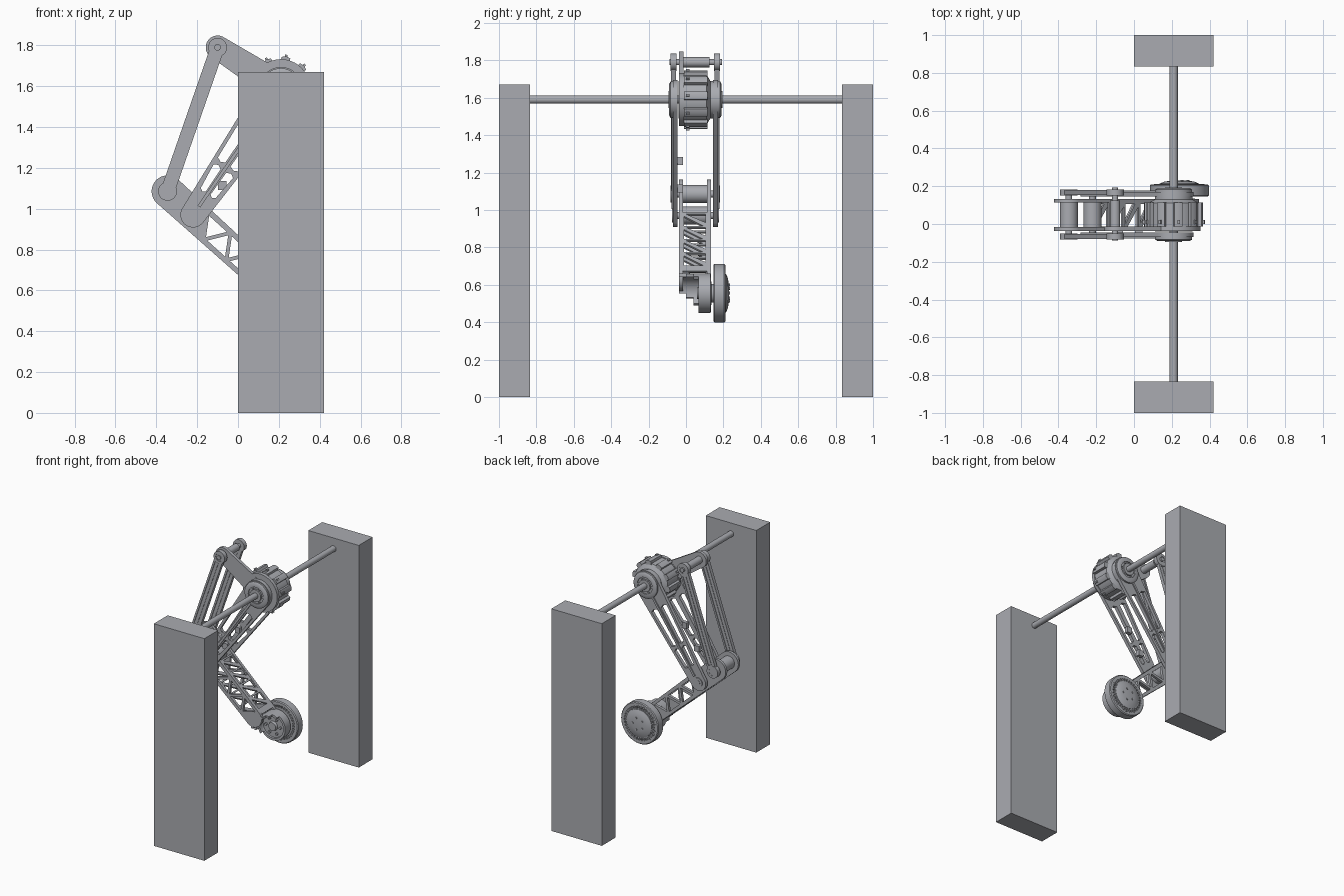
import bpy, bmesh
from math import sin, cos, pi, atan2, acos, radians
from mathutils import Vector, Matrix

if "Cube" in bpy.data.objects:
    bpy.data.objects.remove(bpy.data.objects["Cube"])


def material(name, rgb):
    m = bpy.data.materials.new(name)
    m.use_nodes = True
    m.diffuse_color = (*rgb, 1)
    m.node_tree.nodes["Principled BSDF"].inputs["Base Color"].default_value = (*rgb, 1)
    return m


GREY = material("steel grey", (0.40, 0.41, 0.44))

# Pivots as (x, z)
HUB, CRANK = Vector((0.21, 1.59)), Vector((-0.10, 1.79))
HEEL, KNEE = Vector((-0.345, 1.085)), Vector((-0.22, 0.97))
WHEEL = Vector((0.24, 0.555))


def add_object(name, mesh):
    mesh.materials.clear()
    mesh.materials.append(GREY)
    mesh.polygons.foreach_set("use_smooth", [True] * len(mesh.polygons))
    mesh.set_sharp_from_angle(angle=radians(32))
    ob = bpy.data.objects.new(name, mesh)
    bpy.context.collection.objects.link(ob)
    return ob


def sheet(name, loops, thick, matrix):
    """Flat plate from an outline and hole loops."""
    cu = bpy.data.curves.new(name, 'CURVE')
    cu.dimensions, cu.fill_mode, cu.extrude = '2D', 'BOTH', thick / 2
    for loop in loops:
        sp = cu.splines.new('POLY')
        sp.points.add(len(loop) - 1)
        for p, co in zip(sp.points, loop):
            p.co = (co[0], co[1], 0, 1)
        sp.use_cyclic_u = True
    tmp = bpy.data.objects.new(name + " outline", cu)
    mesh = bpy.data.meshes.new_from_object(tmp)
    bpy.data.objects.remove(tmp)
    bm = bmesh.new()
    bm.from_mesh(mesh)
    bmesh.ops.remove_doubles(bm, verts=bm.verts, dist=1e-5)
    bmesh.ops.recalc_face_normals(bm, faces=bm.faces)
    bm.to_mesh(mesh)
    bm.free()
    mesh.transform(matrix)
    return add_object(name, mesh)


def plate(name, loops, y0, y1):
    m = Matrix.Translation((0, (y0 + y1) / 2, 0)) @ Matrix.Rotation(pi / 2, 4, 'X')
    return sheet(name, loops, y1 - y0, m)


def lathe(name, centre, profile, steps=48):
    """Turn a closed (radius, y) profile about a y axis through centre."""
    bm = bmesh.new()
    vs = [bm.verts.new((r, y, 0)) for r, y in profile]
    es = [bm.edges.new(e) for e in zip(vs, vs[1:] + vs[:1])]
    bmesh.ops.spin(bm, geom=vs + es, cent=(0, 0, 0), axis=(0, 1, 0),
                   angle=2 * pi, steps=steps, use_merge=True)
    bmesh.ops.remove_doubles(bm, verts=bm.verts, dist=1e-5)
    bmesh.ops.recalc_face_normals(bm, faces=bm.faces)
    bmesh.ops.translate(bm, verts=bm.verts, vec=(centre[0], 0, centre[1]))
    mesh = bpy.data.meshes.new(name)
    bm.to_mesh(mesh)
    bm.free()
    return add_object(name, mesh)


def rod(name, c, r, y0, y1, steps=32):
    return lathe(name, c, [(0, y0), (r, y0), (r, y1), (0, y1)], steps)


def box(name, lo, hi):
    return plate(name, [[(lo[0], lo[2]), (hi[0], lo[2]), (hi[0], hi[2]), (lo[0], hi[2])]], lo[1], hi[1])


def arc(c, r, a0, a1, n=24):
    return [c + r * Vector((cos(a), sin(a))) for a in (a0 + (a1 - a0) * i / n for i in range(n + 1))]


def circle(c, r, n=24):
    return arc(c, r, 0, 2 * pi, n)[:-1]


def capsule(p, rp, q, rq):
    """Outline wrapped round two circles."""
    d = q - p
    a, b = atan2(d.y, d.x), acos((rp - rq) / d.length)
    return arc(p, rp, a + b, a + 2 * pi - b) + arc(q, rq, a - b, a + b)


def along(p, q):
    """Map (distance along p-q, sideways offset) to the plane."""
    d = (q - p).normalized()
    n = Vector((-d.y, d.x))
    return lambda s, t: p + d * s + n * t


def shrink(loop, k):
    c = sum(loop, Vector((0, 0))) / len(loop)
    return [c + (v - c) * k for v in loop]


# Pillars and the axle between them
for side, name in ((-1, "front_pillar"), (1, "back_pillar")):
    y = sorted((side * 0.835, side))
    box(name, (0, y[0], 0), (0.42, y[1], 1.67))
rod("axle", HUB, 0.022, -0.84, 0.84)

# Hip motor with lugs round its casing
lathe("hip_motor", HUB, [(0.022, -0.04), (0.1, -0.04), (0.1, -0.012), (0.135, -0.012), (0.135, 0.11),
                         (0.1, 0.13), (0.1, 0.15), (0.022, 0.15)], 64)
for i in range(10):
    f = along(HUB, HUB + Vector((cos(i * pi / 5 + 0.15), sin(i * pi / 5 + 0.15))))
    w = 0.022
    plate("motor_lug", [[f(0.12, -w), f(0.152, -w), f(0.158, 0), f(0.152, w), f(0.12, w)]], -0.012, 0.115)
    plate("motor_fin", [[f(0.14, -0.006), f(0.166, -0.006), f(0.166, 0.006), f(0.14, 0.006)]], 0.0, 0.02)

# Crank plate, its motor flange and the pin at its end
plate("crank_arm", [capsule(CRANK, 0.058, HUB, 0.075), circle(CRANK, 0.02)], -0.038, -0.014)
plate("crank_flange", [circle(HUB, 0.142, 64)], -0.037, -0.012)
rod("crank_spacer", CRANK, 0.027, -0.014, 0.125)
rod("crank_pin", CRANK, 0.016, -0.088, 0.192)

# Thigh plates: long slots each side of a central rib
f = along(KNEE, HUB)
L = (HUB - KNEE).length


def slot(s0, s1, t0, t1, u0, u1):
    return [f(s0, t0), f(s1, u0), f(s1 + 0.012, (u0 + u1) / 2), f(s1, u1), f(s0, t1), f(s0 - 0.01, (t0 + t1) / 2)]


slots = []
for k in (1, -1):
    slots.append(slot(0.13, 0.26, 0.014 * k, 0.044 * k, 0.016 * k, 0.058 * k))
    slots.append(slot(0.30, 0.57, 0.016 * k, 0.060 * k, 0.018 * k, 0.076 * k))
outline = capsule(KNEE, 0.062, HUB, 0.104)
for name, y0, y1, out in (("front_thigh", -0.07, -0.045, -1), ("back_thigh", 0.145, 0.17, 1)):
    plate(name, [outline] + slots, y0, y1)
    face = y0 if out < 0 else y1
    # raised edging, hub cap and knee boss
    lo, hi = sorted((face, face + out * 0.008))
    plate(name + "_rib", [[f(0.05, -0.008), f(L - 0.09, -0.008), f(L - 0.09, 0.008), f(0.05, 0.008)]], lo, hi)
    lathe(name + "_hub_cap", HUB, [(0.022, face), (0.098, face), (0.098, face + out * 0.012), (0.085, face + out * 0.02),
                                   (0.062, face + out * 0.02), (0.062, face + out * 0.012),
                                   (0.045, face + out * 0.012), (0.045, face + out * 0.024), (0.022, face + out * 0.024)])
    for i in range(6):
        rod("hub_bolt", f(L, 0) + 0.054 * Vector((cos(i * pi / 3), sin(i * pi / 3))), 0.007,
            *sorted((face, face + out * 0.02)), 12)
    lathe(name + "_knee_ring", KNEE, [(0.016, face), (0.036, face), (0.036, face + out * 0.006), (0.016, face + out * 0.006)])

# Cable clips inside the front thigh
for s in (0.2, 0.38):
    c = f(s, -0.035)
    box("cable_clip", (c.x - 0.02, -0.045, c.y - 0.022), (c.x + 0.02, -0.015, c.y + 0.022))

# Coupler links, grooved down the middle
g = along(CRANK, HEEL)
N = (HEEL - CRANK).length
for name, y0, y1 in (("front_link", -0.082, -0.05), ("back_link", 0.15, 0.182)):
    mid = (y0 + y1) / 2
    plate(name + "_web", [capsule(CRANK, 0.03, HEEL, 0.03)], mid - 0.008, mid + 0.008)
    plate(name + "_rim", [capsule(CRANK, 0.034, HEEL, 0.034),
                          [g(0.05, -0.02), g(N - 0.05, -0.02), g(N - 0.05, 0.02), g(0.05, 0.02)]], y0 + 0.003, y1 - 0.003)
    plate(name + "_rib", [[g(0.04, -0.006), g(N - 0.04, -0.006), g(N - 0.04, 0.006), g(0.04, 0.006)]], y0 + 0.005, y1 - 0.005)
    for p in (CRANK, HEEL):
        plate(name + "_eye", [circle(p, 0.046, 32), circle(p, 0.028)], y0, y1)
        plate(name + "_bearing", [circle(p, 0.029), circle(p, 0.008)], y0 + 0.004, y1 - 0.004)

# Heel and knee shafts with spacers
for name, p, r in (("heel", HEEL, 0.048), ("knee", KNEE, 0.048)):
    rod(name + "_spacer", p, r, -0.015, 0.115)
    rod(name + "_shaft", p, 0.018, -0.075, 0.177)

# Shin: truss side plates
h = along(HEEL, WHEEL)
M = (WHEEL - HEEL).length
holes = []
for i in range(5):
    k, s = (-1) ** i, 0.29 + i * 0.075
    holes.append(shrink([h(s - 0.075, 0.056 * k), h(s + 0.075, 0.056 * k), h(s, -0.056 * k)], 0.78))
plate("front_shin", [capsule(HEEL, 0.078, h(M - 0.12, 0), 0.07)] + holes, -0.037, -0.017)
plate("back_shin", [capsule(HEEL, 0.078, h(M - 0.1, 0), 0.068)] + holes, 0.113, 0.133)

# Shin: braced edge panels joining the plates
d = (WHEEL - HEEL).normalized()
for name, t in (("upper_brace", 0.064), ("lower_brace", -0.064)):
    o = h(0, t)
    m = Matrix(((d.x, 0, d.y, o.x), (0, 1, 0, 0), (d.y, 0, -d.x, o.y), (0, 0, 0, 1)))
    s0, step = 0.225, 0.105
    loops = [[(s0, -0.02), (M - 0.1, -0.02), (M - 0.1, 0.115), (s0, 0.115)]]
    for i in range(4):
        a, b = s0 + 0.012 + i * step, s0 + i * step + step
        loops += [[(a, 0.0), (a, 0.105), (b - 0.026, 0.105)], [(a + 0.016, -0.012), (b, -0.012), (b, 0.092)]]
    sheet(name, loops, 0.012, m)

# Cup that wraps the wheel motor
a = atan2(-d.y, -d.x)
for y0, y1, span in ((-0.037, 0.0, 0.75), (0.0, 0.04, 1.0), (0.04, 0.075, 1.4)):
    plate("motor_cup", [arc(WHEEL, 0.105, a - span, a + span) + arc(WHEEL, 0.088, a + span, a - span)], y0, y1)

# Wheel motor with bolts
lathe("wheel_motor", WHEEL, [(0, 0.06), (0.03, 0.06), (0.035, 0.078), (0.085, 0.078), (0.088, 0.068), (0.105, 0.068),
                             (0.105, 0.132), (0.05, 0.136), (0.05, 0.15), (0, 0.15)])
for i in range(6):
    rod("motor_bolt", WHEEL + 0.06 * Vector((cos(i * pi / 3), sin(i * pi / 3))), 0.01, 0.066, 0.08, 12)

# Wheel: tyre, pierced rims and domed hub
lathe("tyre", WHEEL, [(0.132, 0.146), (0.15, 0.146), (0.156, 0.152), (0.156, 0.204), (0.15, 0.21), (0.132, 0.21)], 64)
rim = [circle(WHEEL, 0.134, 64), circle(WHEEL, 0.1, 64)]
for i in range(36):
    q = along(WHEEL, WHEEL + Vector((cos(i * pi / 18), sin(i * pi / 18))))
    rim.append([q(0.11, -0.005), q(0.127, -0.006), q(0.127, 0.006), q(0.11, 0.005)])
plate("inner_rim", rim, 0.148, 0.158)
plate("outer_rim", rim, 0.2, 0.211)
lathe("wheel_hub", WHEEL, [(0, 0.15), (0.104, 0.15), (0.104, 0.162), (0.132, 0.162), (0.132, 0.195), (0.104, 0.195),
                           (0.104, 0.214), (0.08, 0.224), (0.05, 0.229), (0, 0.23)], 64)
for i in range(5):
    rod("wheel_bolt", WHEEL + 0.045 * Vector((cos(i * 0.4 * pi), sin(i * 0.4 * pi))), 0.008, 0.22, 0.234, 12)
